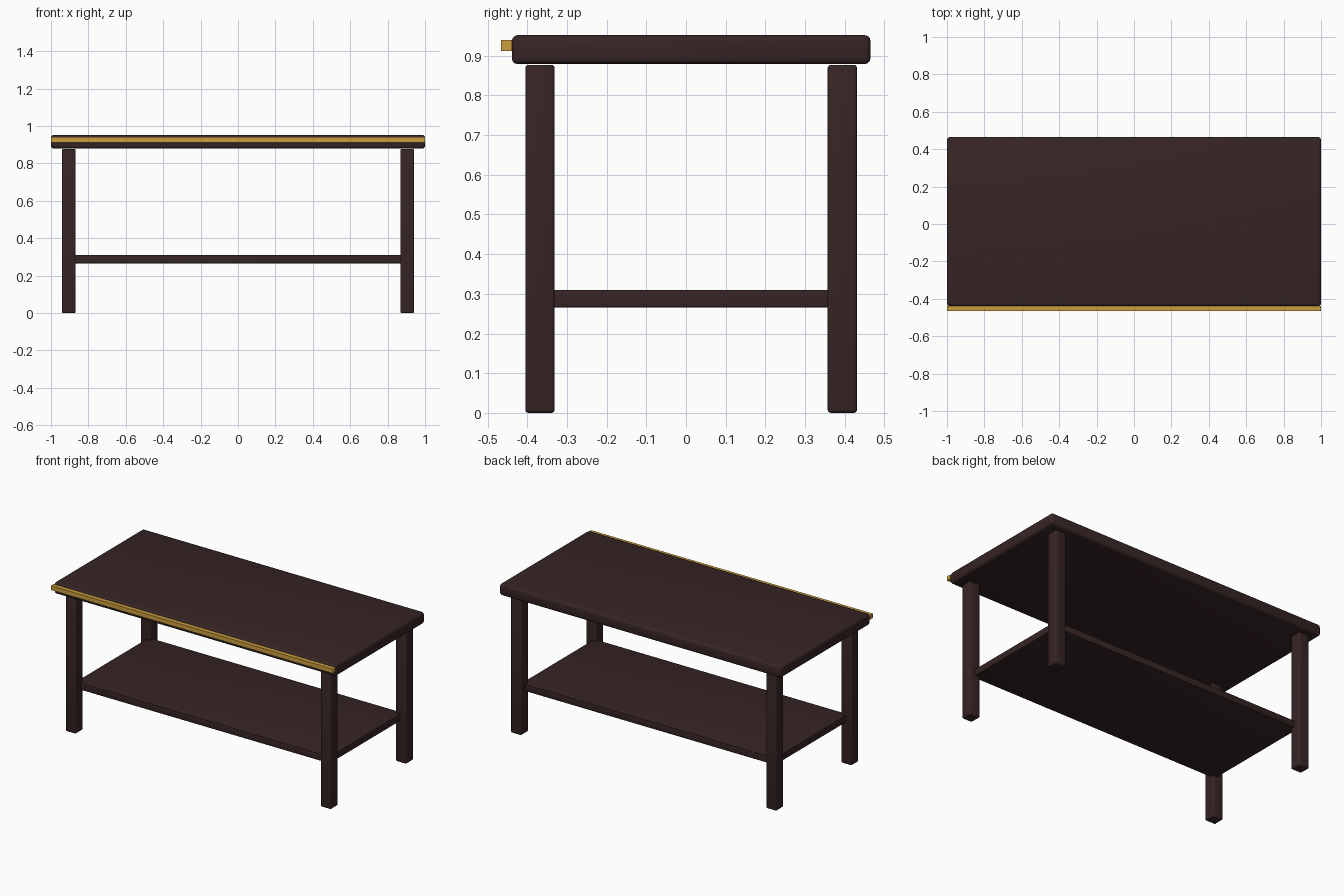
import bpy

cube = bpy.data.objects.get("Cube")
if cube:
    bpy.data.objects.remove(cube, do_unlink=True)


def make_material(name, color):
    mat = bpy.data.materials.new(name)
    mat.use_nodes = True
    mat.diffuse_color = color
    mat.node_tree.nodes["Principled BSDF"].inputs["Base Color"].default_value = color
    return mat


dark_wood = make_material("dark wood", (0.038, 0.018, 0.018, 1))
brass = make_material("brass", (0.6, 0.34, 0.048, 1))


def box(name, low, high, mat, bevel=0):
    """Box between two corners, with optional rounded edges."""
    centre = [(a + b) / 2 for a, b in zip(low, high)]
    bpy.ops.mesh.primitive_cube_add(size=1, location=centre)
    obj = bpy.context.object
    obj.name = name
    obj.scale = [b - a for a, b in zip(low, high)]
    bpy.ops.object.transform_apply(location=False, rotation=False, scale=True)
    obj.data.materials.append(mat)
    if bevel:
        mod = obj.modifiers.new("rounded edges", "BEVEL")
        mod.width = bevel
        mod.segments = 3
        bpy.ops.object.modifier_apply(modifier=mod.name)
        bpy.ops.object.shade_smooth_by_angle()
    return obj


# Table top with a brass strip along the front edge
MID_Y = 0.013
box("table_top", (-1, -0.439, 0.879), (1, 0.465, 0.952), dark_wood, 0.015)
box("front_trim", (-1, -0.466, 0.912), (1, -0.439, 0.94), brass)

# Four square legs
HALF = 0.037
for side, x in (("left", 0.905), ("right", -0.905)):
    for end, y in (("front", MID_Y - 0.381), ("back", MID_Y + 0.381)):
        box(f"{end}_{side}_leg", (x - HALF, y - HALF, 0),
            (x + HALF, y + HALF, 0.877), dark_wood, 0.008)

# Lower shelf, let into the legs
box("lower_shelf", (-0.9, MID_Y - 0.37, 0.266), (0.9, MID_Y + 0.37, 0.31),
    dark_wood, 0.003)
